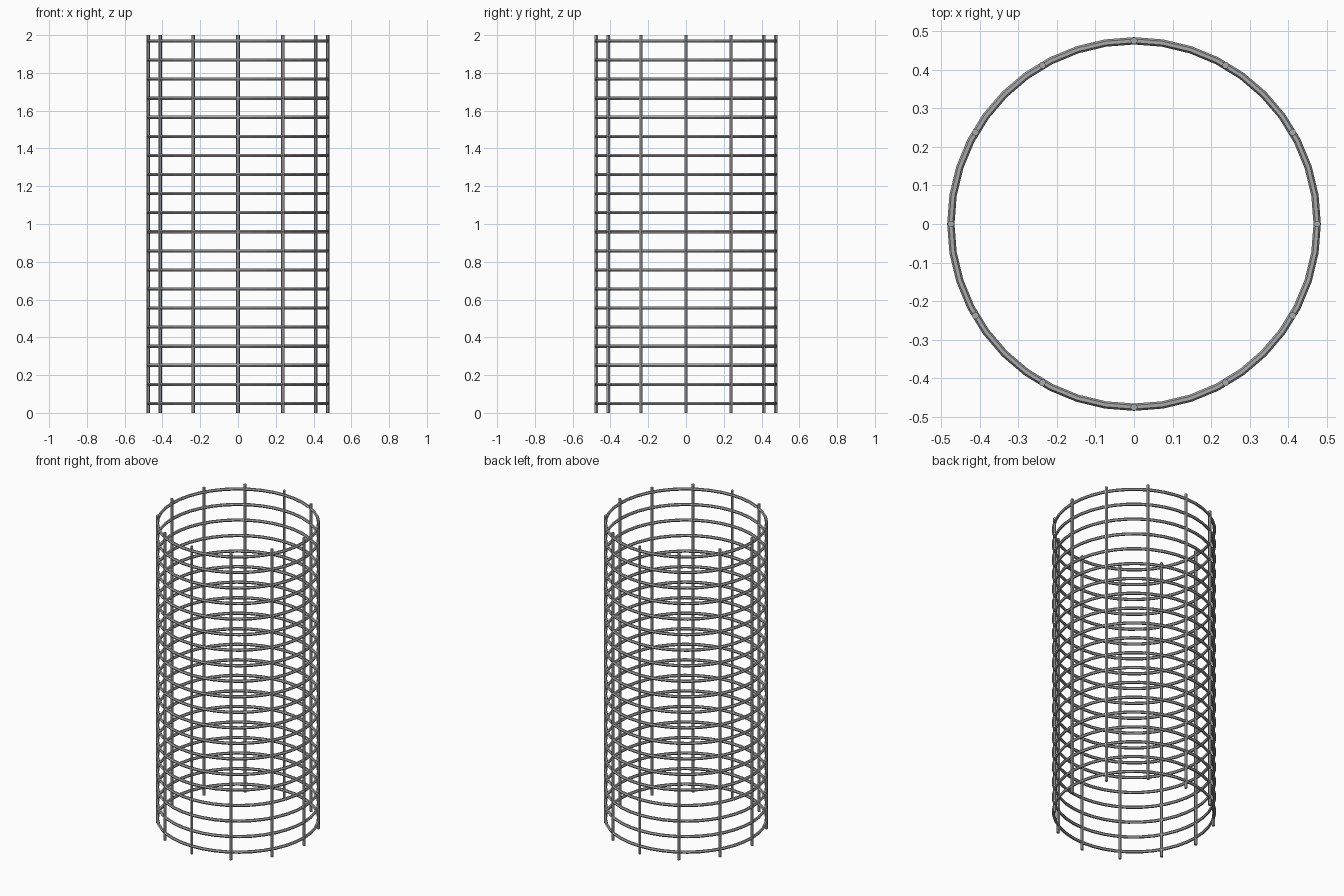
import bpy
import math

cube = bpy.data.objects.get("Cube")
if cube:
    bpy.data.objects.remove(cube, do_unlink=True)

RADIUS = 0.475
WIRE = 0.0095
HEIGHT = 2.0
RINGS = 20
BARS = 12

steel = bpy.data.materials.new("grey_steel")
steel.use_nodes = True
colour = (0.4, 0.4, 0.4, 1)
steel.diffuse_color = colour
steel.node_tree.nodes["Principled BSDF"].inputs["Base Color"].default_value = colour


def finish(name):
    obj = bpy.context.object
    obj.name = name
    obj.data.materials.append(steel)


# Horizontal six-sided hoops, evenly spaced
gap = 0.101
for i in range(RINGS):
    bpy.ops.mesh.primitive_torus_add(
        major_radius=RADIUS, minor_radius=WIRE, major_segments=40,
        minor_segments=6, location=(0, 0, 0.05 + i * gap))
    finish(f"hoop_{i + 1}")

# Vertical six-sided bars around the hoops
for i in range(BARS):
    a = math.tau * i / BARS
    bpy.ops.mesh.primitive_cylinder_add(
        vertices=6, radius=WIRE, depth=HEIGHT, rotation=(0, 0, math.pi / 2),
        location=(RADIUS * math.cos(a), RADIUS * math.sin(a), HEIGHT / 2))
    finish(f"upright_bar_{i + 1}")
